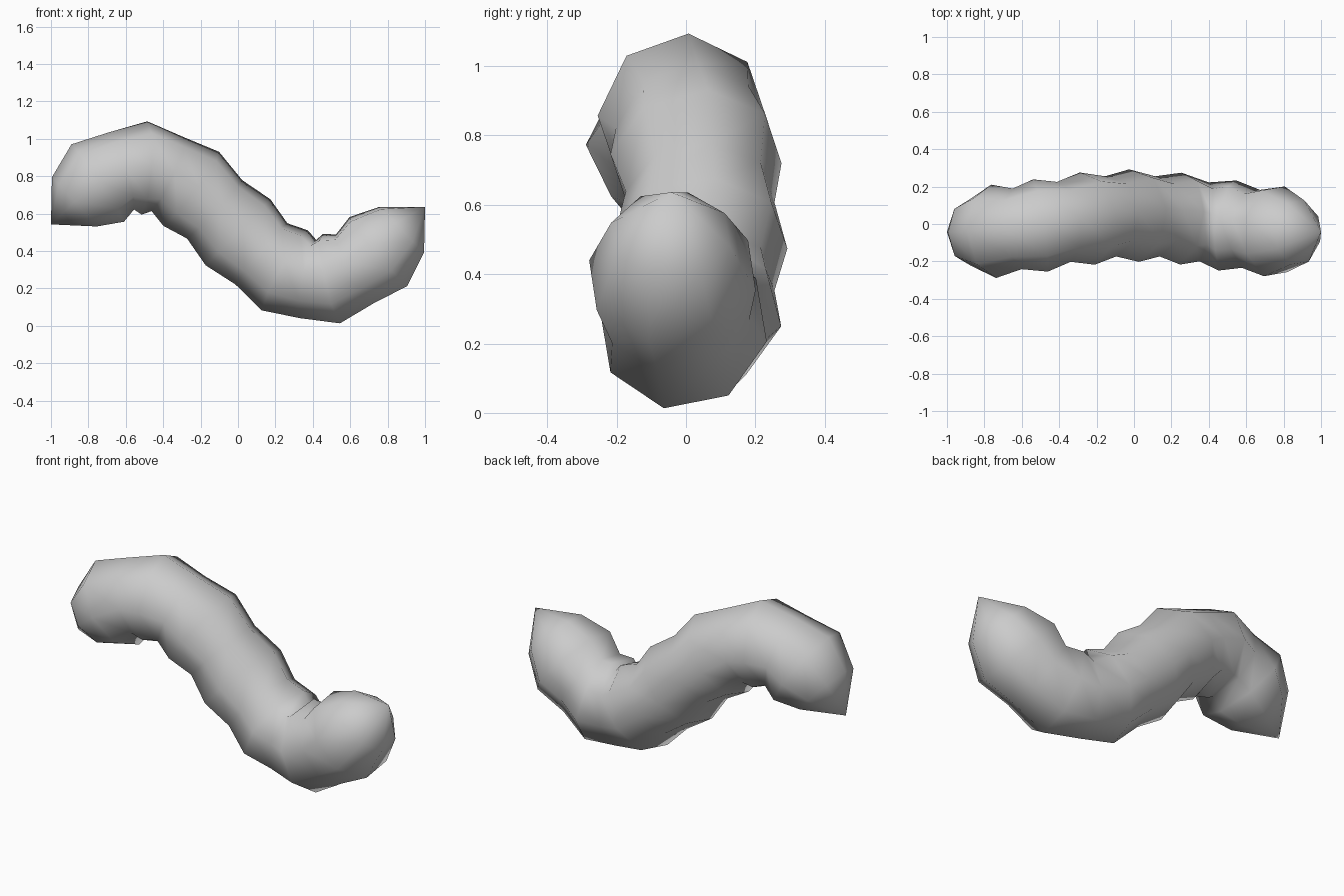
import bpy, bmesh, math
from mathutils import Vector

if "Cube" in bpy.data.objects:
    bpy.data.objects.remove(bpy.data.objects["Cube"])

SIDES, RINGS = 8, 17

def centre(x):
    # gently swaying S-shaped centre line
    return Vector((x, 0.045 * math.cos(3.5 * x), 0.545 - 0.3 * math.sin(3.3 * x + 0.15)))

def radius(i):
    # ridged body, tapering to a point at both ends
    edge = min(i, RINGS - 1 - i)
    if edge == 1:
        return 0.178
    return 0.25 if i % 2 == 0 else 0.217

bm = bmesh.new()
side = Vector((0, 1, 0))
rings = []
for i in range(RINGS):
    x = -1 + 2 * i / (RINGS - 1)
    c = centre(x)
    t = (centre(x + 0.01) - centre(x - 0.01)).normalized()
    # carry the frame along the path with minimal twist
    side = (side - t * side.dot(t)).normalized()
    up = t.cross(side)
    if i in (0, RINGS - 1):
        rings.append([bm.verts.new(c)])
        continue
    ring = []
    for k in range(SIDES):
        a = 2 * math.pi * k / SIDES
        ring.append(bm.verts.new(c + radius(i) * (side * math.cos(a) + up * math.sin(a))))
    rings.append(ring)

# skin between rings, with fans at the tips
for a, b in zip(rings, rings[1:]):
    for k in range(SIDES):
        n = (k + 1) % SIDES
        if len(a) == 1:
            bm.faces.new((a[0], b[n], b[k]))
        elif len(b) == 1:
            bm.faces.new((a[k], a[n], b[0]))
        else:
            bm.faces.new((a[k], a[n], b[n], b[k]))
bmesh.ops.recalc_face_normals(bm, faces=bm.faces[:])
for f in bm.faces:
    f.smooth = True

mesh = bpy.data.meshes.new("worm_body")
bm.to_mesh(mesh)
bm.free()
body = bpy.data.objects.new("worm_body", mesh)
bpy.context.collection.objects.link(body)
